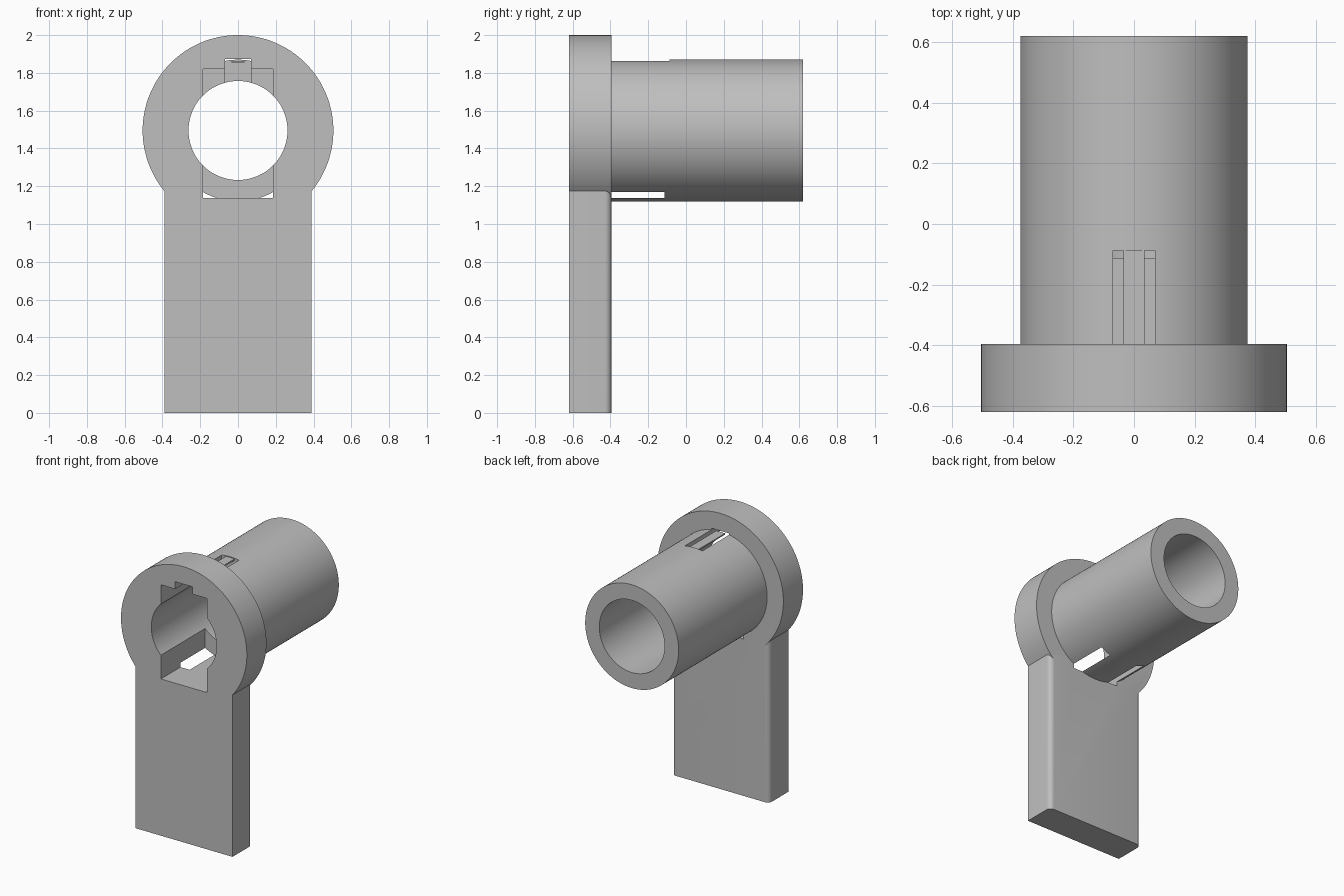
import bpy, bmesh, math
from mathutils import Matrix

cube = bpy.data.objects.get("Cube")
if cube:
    bpy.data.objects.remove(cube, do_unlink=True)

AXIS_Z = 1.495
FRONT, SHOULDER, BACK = -0.62, -0.395, 0.62

grey = bpy.data.materials.new("plain grey")
grey.use_nodes = True
colour = (0.52, 0.52, 0.52, 1)
grey.diffuse_color = colour
grey.node_tree.nodes["Principled BSDF"].inputs["Base Color"].default_value = colour


def finish(bm, name):
    mesh = bpy.data.meshes.new(name)
    bmesh.ops.recalc_face_normals(bm, faces=bm.faces)
    bm.to_mesh(mesh)
    bm.free()
    mesh.materials.append(grey)
    ob = bpy.data.objects.new(name, mesh)
    bpy.context.collection.objects.link(ob)
    return ob


def cylinder(name, radius, y0, y1):
    bm = bmesh.new()
    place = Matrix.Translation((0, (y0 + y1) / 2, AXIS_Z)) @ Matrix.Rotation(math.pi / 2, 4, "X")
    bmesh.ops.create_cone(bm, cap_ends=True, segments=128, radius1=radius,
                          radius2=radius, depth=y1 - y0, matrix=place)
    return finish(bm, name)


def box(name, half_x, y0, y1, z0, z1, round_back=0):
    bm = bmesh.new()
    place = Matrix.Translation((0, (y0 + y1) / 2, (z0 + z1) / 2)) @ Matrix.Diagonal(
        (2 * half_x, y1 - y0, z1 - z0, 1))
    bmesh.ops.create_cube(bm, size=1, matrix=place)
    if round_back:
        edges = [e for e in bm.edges
                 if all(v.co.y > y1 - 0.001 for v in e.verts)
                 and abs(e.verts[0].co.x - e.verts[1].co.x) < 0.001]
        bmesh.ops.bevel(bm, geom=edges, offset=round_back, segments=8,
                        profile=0.5, affect="EDGES")
    return finish(bm, name)


def combine(target, tool, operation):
    mod = target.modifiers.new(operation.lower(), "BOOLEAN")
    mod.operation, mod.solver, mod.object = operation, "EXACT", tool
    bpy.context.view_layer.objects.active = target
    bpy.ops.object.modifier_apply(modifier=mod.name)
    bpy.data.objects.remove(tool, do_unlink=True)


# Round head, flat handle and long tube joined in one body
body = cylinder("lever_body", 0.505, FRONT, SHOULDER)
combine(body, box("handle", 0.39, FRONT, SHOULDER, 0, 1.174, round_back=0.035), "UNION")
combine(body, cylinder("tube", 0.375, SHOULDER - 0.1, BACK), "UNION")

# Bore, wide square socket and narrow key slot
combine(body, cylinder("bore", 0.262, FRONT - 0.1, BACK + 0.1), "DIFFERENCE")
combine(body, box("socket", 0.185, FRONT - 0.1, -0.113, 1.137, 1.82), "DIFFERENCE")
combine(body, box("key_slot", 0.07, FRONT - 0.1, -0.088, 1.7, 1.873), "DIFFERENCE")

# Thin tongue left between the two slits on top of the tube
tongue = box("slot_tongue", 0.035, SHOULDER - 0.002, -0.086, 1.854, 1.864)

# Smooth curves, crisp edges
bpy.ops.object.select_all(action="DESELECT")
body.select_set(True)
bpy.context.view_layer.objects.active = body
bpy.ops.object.shade_smooth_by_angle(angle=math.radians(25))
